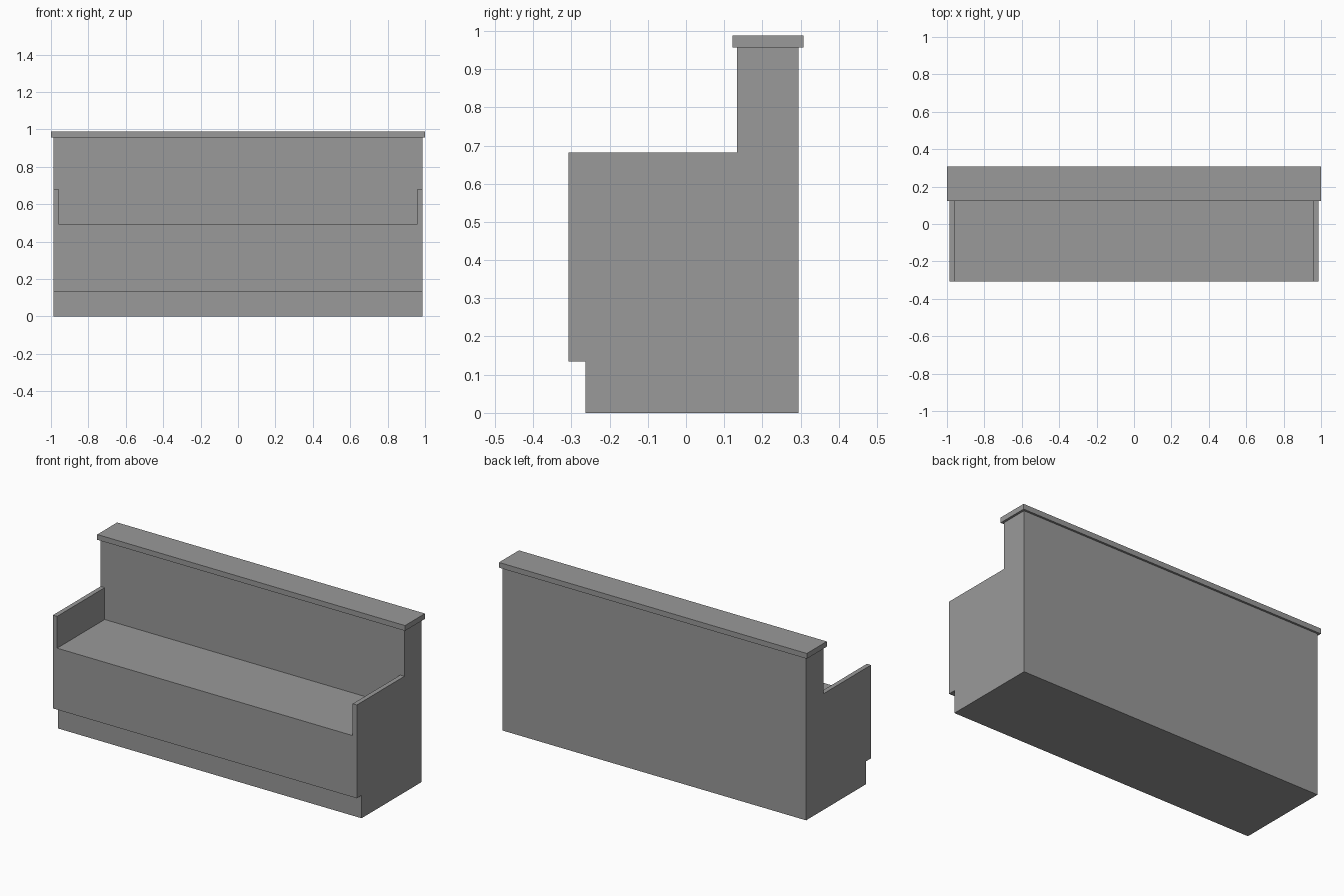
import bpy
import bmesh

if "Cube" in bpy.data.objects:
    bpy.data.objects.remove(bpy.data.objects["Cube"])

grey = bpy.data.materials.new("plain grey")
grey.diffuse_color = (0.32, 0.32, 0.32, 1)
grey.use_nodes = True
grey.node_tree.nodes["Principled BSDF"].inputs["Base Color"].default_value = grey.diffuse_color


def extrude_profile(name, profile, y0, y1):
    """Closed x-z outline extruded along y."""
    bm = bmesh.new()
    face = bm.faces.new([bm.verts.new((x, y0, z)) for x, z in profile])
    new = bmesh.ops.extrude_face_region(bm, geom=[face])["geom"]
    bmesh.ops.translate(bm, vec=(0, y1 - y0, 0),
                        verts=[v for v in new if isinstance(v, bmesh.types.BMVert)])
    bmesh.ops.recalc_face_normals(bm, faces=bm.faces)
    mesh = bpy.data.meshes.new(name)
    bm.to_mesh(mesh)
    bm.free()
    mesh.materials.append(grey)
    obj = bpy.data.objects.new(name, mesh)
    bpy.context.collection.objects.link(obj)
    return obj


def slab(name, half_x, y0, y1, z0, z1):
    return extrude_profile(
        name, [(-half_x, z0), (half_x, z0), (half_x, z1), (-half_x, z1)], y0, y1)


# recessed plinth and overhanging cap on the backrest
slab("plinth", 0.987, -0.263, 0.295, 0, 0.134)
slab("backrest_cap", 1.0, 0.122, 0.307, 0.957, 0.988)

# bench body: one block with the seat recess and the space above the arms cut away
body = slab("bench_body", 0.987, -0.307, 0.295, 0.134, 0.957)
half = [(0.96, 0.495), (0.96, 0.682), (1.2, 0.682), (1.2, 1.2)]
cutter = extrude_profile(
    "seat_cutter", half + [(-x, z) for x, z in reversed(half)], -0.6, 0.134)
cut = body.modifiers.new("seat recess", 'BOOLEAN')
cut.operation = 'DIFFERENCE'
cut.solver = 'EXACT'
cut.object = cutter

# apply the cut and drop the cutter
bpy.context.view_layer.objects.active = body
body.select_set(True)
bpy.ops.object.modifier_apply(modifier=cut.name)
bpy.data.objects.remove(cutter)
